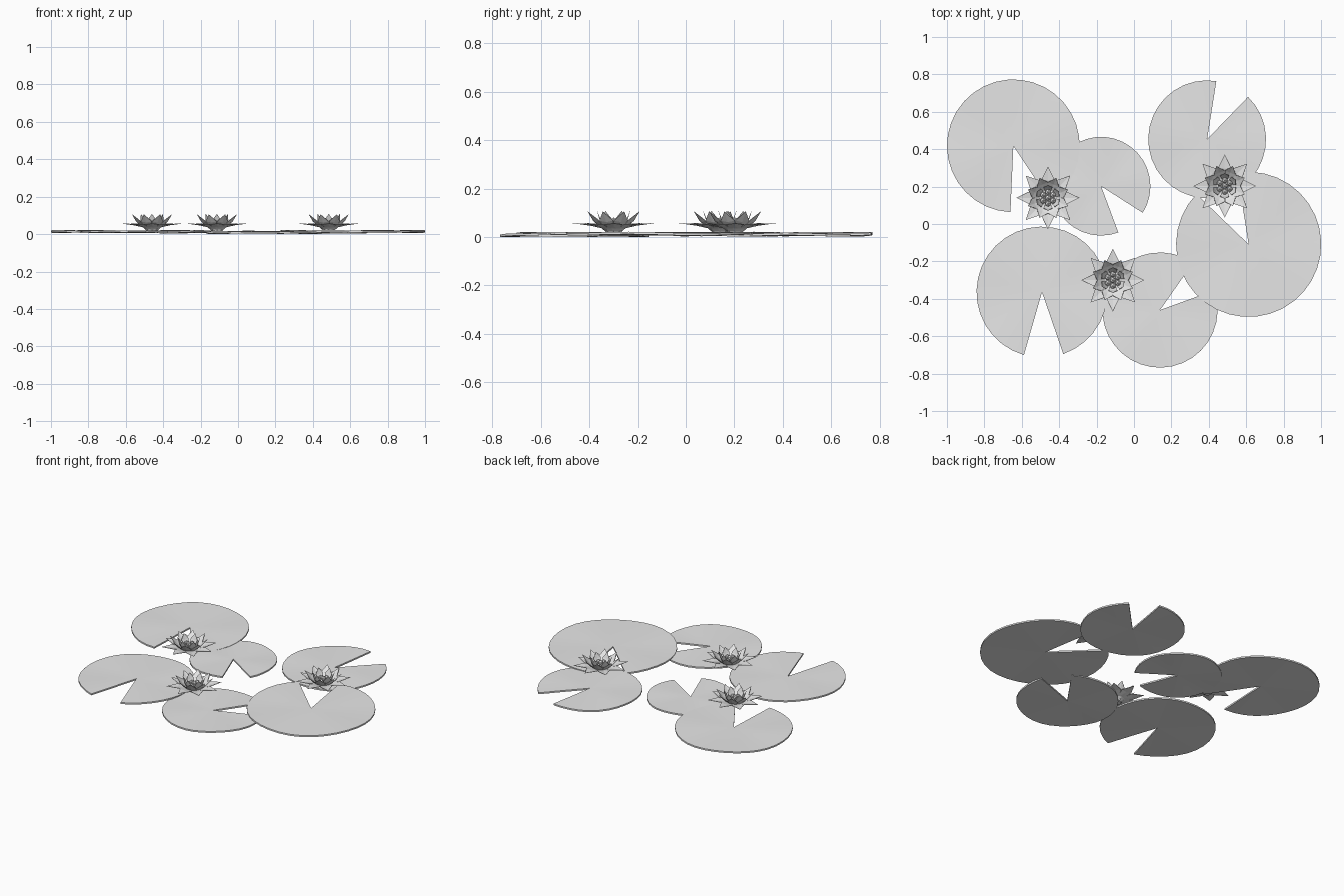
import bpy, bmesh, math
from mathutils import Vector, Matrix

if "Cube" in bpy.data.objects:
    bpy.data.objects.remove(bpy.data.objects["Cube"])


def material(name, c):
    m = bpy.data.materials.new(name)
    m.diffuse_color = (c, c, c, 1)
    m.use_nodes = True
    m.node_tree.nodes["Principled BSDF"].inputs["Base Color"].default_value = m.diffuse_color
    return m


GREY = material("plain grey", 0.8)


def finish(bm, name, smooth=False):
    bmesh.ops.recalc_face_normals(bm, faces=bm.faces)
    me = bpy.data.meshes.new(name)
    bm.to_mesh(me)
    bm.free()
    me.materials.append(GREY)
    ob = bpy.data.objects.new(name, me)
    bpy.context.collection.objects.link(ob)
    if smooth:
        bpy.context.view_layer.objects.active = ob
        ob.select_set(True)
        bpy.ops.object.shade_smooth_by_angle(angle=math.radians(30))
        ob.select_set(False)
    return ob


# lily pad: thin disc with a wedge notch and a gently waving rim
def lily_pad(name, x, y, r, a0, a1, z, phase):
    bm = bmesh.new()
    n, thick = 30, 0.010
    start, sweep = math.radians(a1), math.radians(360 - (a1 - a0))
    layers = []
    for dz in (0, thick):
        c = bm.verts.new((x, y, z + 0.003 + dz))
        rings = []
        for k in (0.55, 1.0):
            ring = []
            for i in range(n + 1):
                a = start + sweep * i / n
                wave = 0.003 + 0.003 * k * k * math.sin(4 * a + phase)
                ring.append(bm.verts.new((x + r * k * math.cos(a), y + r * k * math.sin(a), z + wave + dz)))
            rings.append(ring)
        for i in range(n):
            bm.faces.new((c, rings[0][i], rings[0][i + 1]))
            bm.faces.new((rings[0][i], rings[1][i], rings[1][i + 1], rings[0][i + 1]))
        layers.append([c, rings[0][0]] + rings[1] + [rings[0][-1]])
    lo, hi = layers
    for i in range(len(lo)):
        j = (i + 1) % len(lo)
        bm.faces.new((lo[i], lo[j], hi[j], hi[i]))
    finish(bm, name, True)


# pointed petal: thin creased kite, base -> widest -> tip, as (radius, height)
def petal(bm, ang, base, mid, tip, w_base, w_mid, cup):
    rot = Matrix.Rotation(ang, 4, 'Z')
    pts = [(base[0], -w_base, base[1]), (base[0], w_base, base[1]),
           (mid[0], -w_mid, mid[1] + cup), (mid[0], 0, mid[1]), (mid[0], w_mid, mid[1] + cup),
           (tip[0], 0, tip[1])]
    d = Vector((tip[0] - base[0], 0, tip[1] - base[1])).normalized()
    off = Vector((d.z, 0, -d.x)) * 0.003
    top = [bm.verts.new(rot @ Vector(p)) for p in pts]
    bot = [bm.verts.new(rot @ (Vector(p) + off * (0.3 if i == 5 else 1))) for i, p in enumerate(pts)]
    for f in ((0, 3, 1), (0, 2, 3), (1, 3, 4), (2, 5, 3), (3, 5, 4)):
        bm.faces.new([top[i] for i in f])
        bm.faces.new([bot[i] for i in reversed(f)])
    loop = (0, 2, 5, 4, 1)
    for i in range(5):
        a, b = loop[i], loop[(i + 1) % 5]
        bm.faces.new((top[a], top[b], bot[b], bot[a]))


def flower(name, x, y):
    place = Matrix.Translation((x, y, 0))
    # three rings of petals
    rings = (
        ("outer", 8, 0, (0.03, 0.035), (0.095, 0.050), (0.168, 0.058), 0.016, 0.036, 0.004),
        ("middle", 8, 22.5, (0.03, 0.026), (0.077, 0.064), (0.115, 0.106), 0.014, 0.031, 0.006),
        ("inner", 6, 30, (0.03, 0.026), (0.054, 0.070), (0.068, 0.108), 0.013, 0.024, 0.004),
    )
    for label, n, turn, base, mid, tip, wb, wm, cup in rings:
        bm = bmesh.new()
        for i in range(n):
            petal(bm, math.radians(turn) + math.tau * i / n, base, mid, tip, wb, wm, cup)
        bm.transform(place)
        finish(bm, f"{name}_{label}_petals")
    # cup under the petals
    bm = bmesh.new()
    bmesh.ops.create_cone(bm, cap_ends=True, segments=8, radius1=0.030, radius2=0.044, depth=0.028,
                          matrix=place @ Matrix.Translation((0, 0, 0.030)))
    finish(bm, name + "_cup")
    # cluster of seeds
    bm = bmesh.new()
    for i in range(7):
        a = math.tau * i / 6 + math.pi / 6
        d = 0 if i == 6 else 0.031
        p = (d * math.cos(a), d * math.sin(a), 0.064 if i == 6 else 0.056)
        bmesh.ops.create_icosphere(bm, subdivisions=1, radius=0.017, matrix=place @ Matrix.Translation(p))
    finish(bm, name + "_seeds")


# name, x, y, radius, notch start and end angles, height, wave phase
PADS = (
    ("pad_back_left", -0.645, 0.418, 0.355, -92.5, -56.5, 0.006, 0.0),
    ("pad_centre", -0.176, 0.202, 0.264, -69.5, -32.5, 0.003, 1.0),
    ("pad_back_right", 0.391, 0.453, 0.315, 46, 81, 0.002, 2.0),
    ("pad_right", 0.613, -0.109, 0.388, 99, 136, 0.006, 3.0),
    ("pad_front_left", -0.492, -0.364, 0.350, -106, -71, 0.005, 4.0),
    ("pad_front", 0.139, -0.460, 0.308, 20, 55, 0.0, 5.0),
)
for p in PADS:
    lily_pad(*p)

for i, (x, y) in enumerate(((-0.46, 0.14), (0.485, 0.203), (-0.113, -0.30))):
    flower(f"flower_{i + 1}", x, y)
